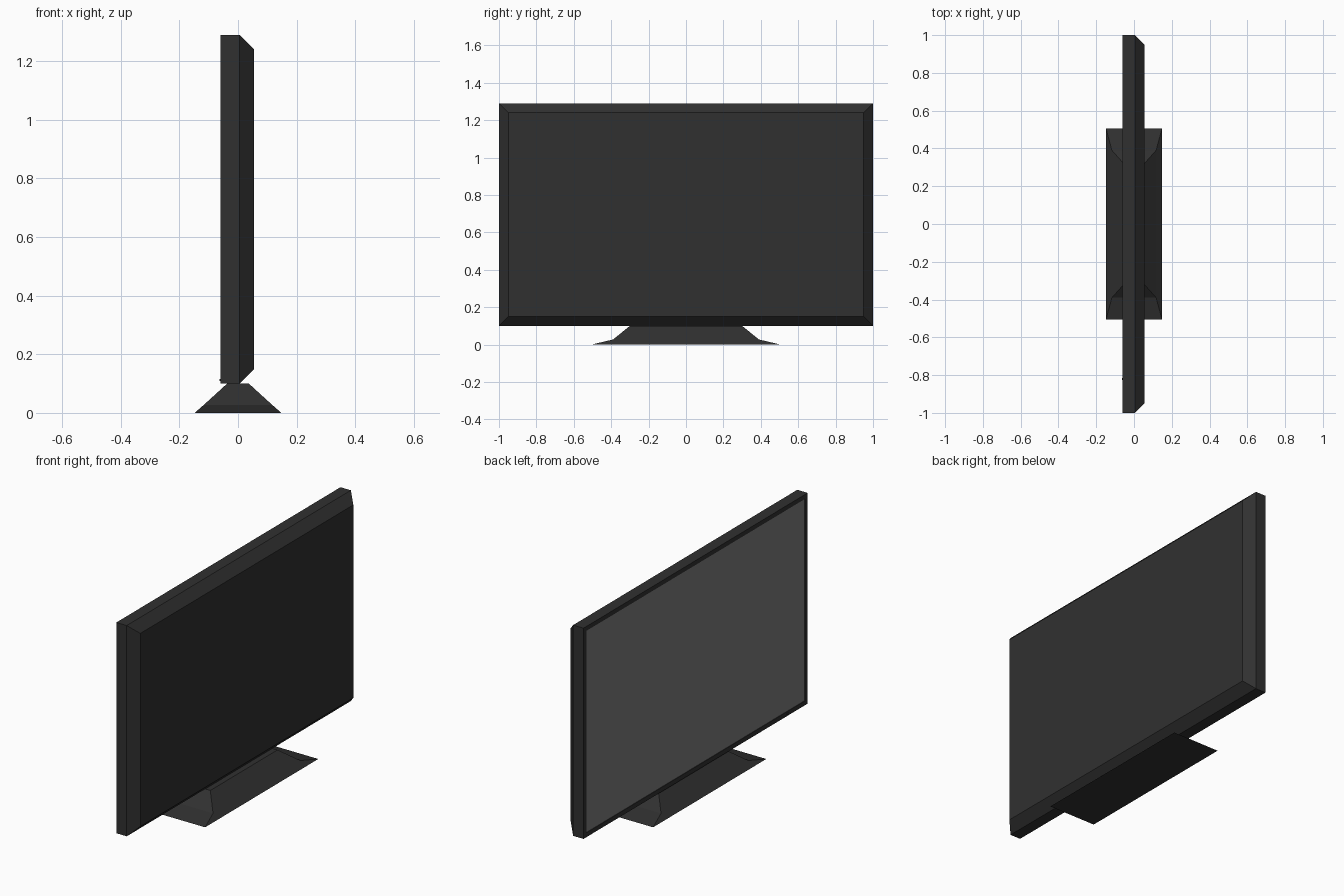
import bpy, bmesh
from mathutils import Vector

if "Cube" in bpy.data.objects:
    bpy.data.objects.remove(bpy.data.objects["Cube"])


def material(name, value):
    m = bpy.data.materials.new(name)
    m.diffuse_color = (value, value, value, 1)
    m.use_nodes = True
    m.node_tree.nodes["Principled BSDF"].inputs["Base Color"].default_value = m.diffuse_color
    return m


def loft(name, rings, place, mat):
    """Skin rectangles (offset, half_u, half_v) and cap both ends."""
    bm = bmesh.new()
    loops = []
    for t, u, v in rings:
        corners = [(-u, -v), (u, -v), (u, v), (-u, v)]
        loops.append([bm.verts.new(place(t, a, b)) for a, b in corners])
    for lo, hi in zip(loops, loops[1:]):
        for i in range(4):
            j = (i + 1) % 4
            bm.faces.new((lo[i], lo[j], hi[j], hi[i]))
    bm.faces.new(loops[0][::-1])
    bm.faces.new(loops[-1])
    bmesh.ops.recalc_face_normals(bm, faces=bm.faces)
    me = bpy.data.meshes.new(name)
    bm.to_mesh(me)
    bm.free()
    me.materials.append(mat)
    ob = bpy.data.objects.new(name, me)
    bpy.context.collection.objects.link(ob)
    return ob


dark = material("dark_plastic", 0.03)
glass = material("screen_grey", 0.2)

MID_Z, HALF_H = 0.695, 0.595


def along_x(t, u, v):
    return Vector((t, u, MID_Z + v))


def along_z(t, u, v):
    return Vector((u, v, t))


# Housing: recessed front bezel, straight sides, chamfered rear
bezel = 0.025
loft("housing", [
    (-0.054, 1 - bezel, HALF_H - bezel),
    (-0.06, 1 - bezel, HALF_H - bezel),
    (-0.06, 1, HALF_H),
    (0.005, 1, HALF_H),
    (0.055, 0.95, HALF_H - 0.05),
], along_x, dark)

# Screen panel seated in the bezel
loft("screen", [
    (-0.057, 1 - bezel, HALF_H - bezel),
    (-0.052, 1 - bezel, HALF_H - bezel),
], along_x, glass)

# Stand: thin flared foot rising to a narrow neck
loft("stand", [
    (0.0, 0.148, 0.505),
    (0.027, 0.117, 0.39),
    (0.1, 0.037, 0.3),
], along_z, dark)

# Small indicator on the lower bezel
light = loft("indicator", [(-0.063, 0.006, 0.004), (-0.058, 0.006, 0.004)],
             along_x, dark)
light.location = (0, -0.82, -HALF_H + 0.012)
